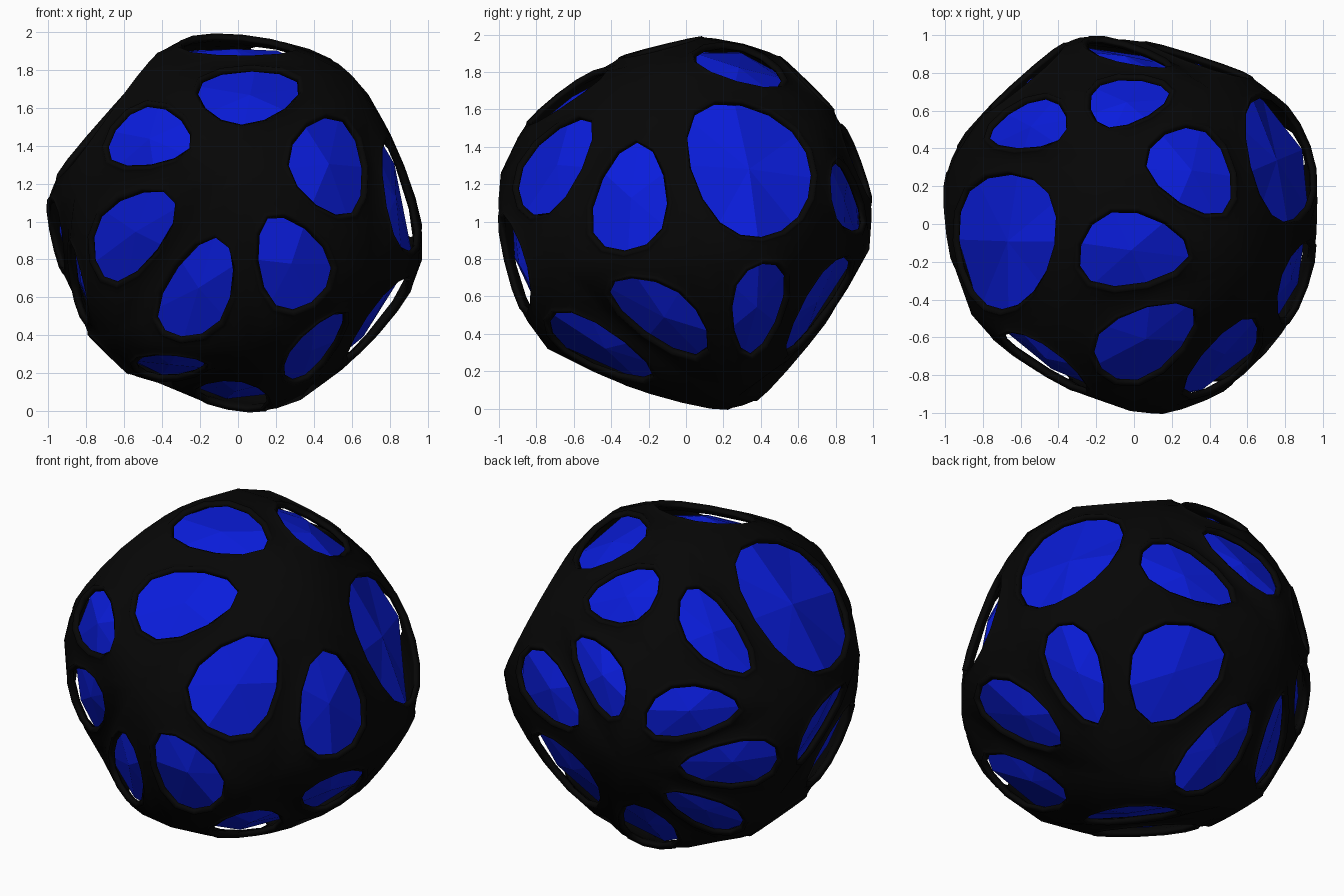
import bpy, bmesh
from mathutils import Vector

if "Cube" in bpy.data.objects:
    bpy.data.objects.remove(bpy.data.objects["Cube"])

# corner hubs of the irregular ball, relative to its middle at z = 1
HUBS = [Vector(p) for p in (
    (-.02, -.99, .26), (-.22, .31, .95), (-.94, .37, .18), (-.25, .98, -.15),
    (.97, .08, -.2), (.33, .27, -.94), (.72, .69, -.12), (.6, -.22, .77),
    (-.4, -.49, .78), (-.86, -.48, .14), (.7, -.68, -.24), (.06, -.74, -.68),
    (-.65, -.4, -.58), (.41, .71, .55), (-.34, .81, .5), (-.42, .27, -.85),
    (-.83, .28, -.46))]
# one opening per facet (hub numbers from 1)
FACETS = [[int(n) - 1 for n in f.split("-")] for f in (
    "1-9-10 1-10-13 1-12-13 1-11-12 1-8-11 1-8-9 2-8-9 2-8-14 2-14-15 2-3-15 "
    "2-3-10-9 5-7-14-8 5-8-11 5-6-11 6-11-12 6-12-16 12-13-16 5-6-7 4-6-7 "
    "4-6-16 4-7-14 4-14-15 3-4-15 3-4-17 4-16-17 13-16-17 3-10-17 10-13-17").split()]


def build_shell(points):
    """Each facet becomes a rim of quads around an opening."""
    bm = bmesh.new()
    hubs = [bm.verts.new(p) for p in points]
    for f in FACETS:
        a, b, c = (points[i] for i in f[:3])
        if (b - a).cross(c - a).dot(a + b + c) < 0:   # wind outwards
            f = f[::-1]
        mid = sum((points[i] for i in f), Vector()) / len(f)
        lift = mid.normalized() * .02
        cap = .66 if len(f) == 3 else .7
        inner = []
        for i in f:
            arm = points[i] - mid
            reach = min(.97 * arm.length, cap)
            inner.append(bm.verts.new(mid + lift + arm.normalized() * reach))
        for j in range(len(f)):
            n = (j + 1) % len(f)
            bm.faces.new((hubs[f[j]], hubs[f[n]], inner[n], inner[j]))
    bm.verts.ensure_lookup_table()
    return bm


def build_core(points):
    """Closed body: a fan of flat triangles behind every opening."""
    bm = bmesh.new()
    hubs = [bm.verts.new(p * .95) for p in HUBS]
    halves = {}
    for f in FACETS:
        mid = sum((points[i] for i in f), Vector()) / len(f)
        tip = bm.verts.new(mid)
        for i, j in zip(f, f[1:] + f[:1]):
            key = frozenset((i, j))
            if key not in halves:
                halves[key] = bm.verts.new((points[i] + points[j]) / 2 * .95)
            bm.faces.new((tip, hubs[i], halves[key]))
            bm.faces.new((tip, halves[key], hubs[j]))
    bmesh.ops.recalc_face_normals(bm, faces=bm.faces)
    return bm


def smoothed(v):
    """Where subdivision smoothing will pull an inner vertex."""
    n = len(v.link_edges)
    near = {e.other_vert(v) for e in v.link_edges}
    total = v.co * n * n + 4 * sum((w.co for w in near), Vector())
    for f in v.link_faces:
        total += next(w.co for w in f.verts if w not in near and w != v)
    return total / (n * (n + 5))


def finish(bm, name, color):
    bmesh.ops.translate(bm, verts=bm.verts, vec=(0, 0, 1))
    me = bpy.data.meshes.new(name)
    bm.to_mesh(me)
    bm.free()
    ob = bpy.data.objects.new(name, me)
    bpy.context.collection.objects.link(ob)
    mat = bpy.data.materials.new(name + "_colour")
    mat.diffuse_color = color
    mat.use_nodes = True
    mat.node_tree.nodes["Principled BSDF"].inputs["Base Color"].default_value = mat.diffuse_color
    me.materials.append(mat)
    return ob


# push the cage out until the smoothed hubs land on the measured ones
cage = [p.copy() for p in HUBS]
for _ in range(12):
    bm = build_shell(cage)
    for i, p in enumerate(HUBS):
        cage[i] = cage[i] + p - smoothed(bm.verts[i])
    bm.free()

# black shell with rounded openings
shell = finish(build_shell(cage), "outer_shell", (.002, .002, .002, 1))
sub = shell.modifiers.new("round", "SUBSURF")
sub.levels = sub.render_levels = 2
sub.boundary_smooth = "ALL"
solid = shell.modifiers.new("thickness", "SOLIDIFY")
solid.thickness = .035
solid.offset = -1
shell.data.shade_smooth()

# faceted blue core
finish(build_core(cage), "inner_core", (.003, .012, .72, 1))
